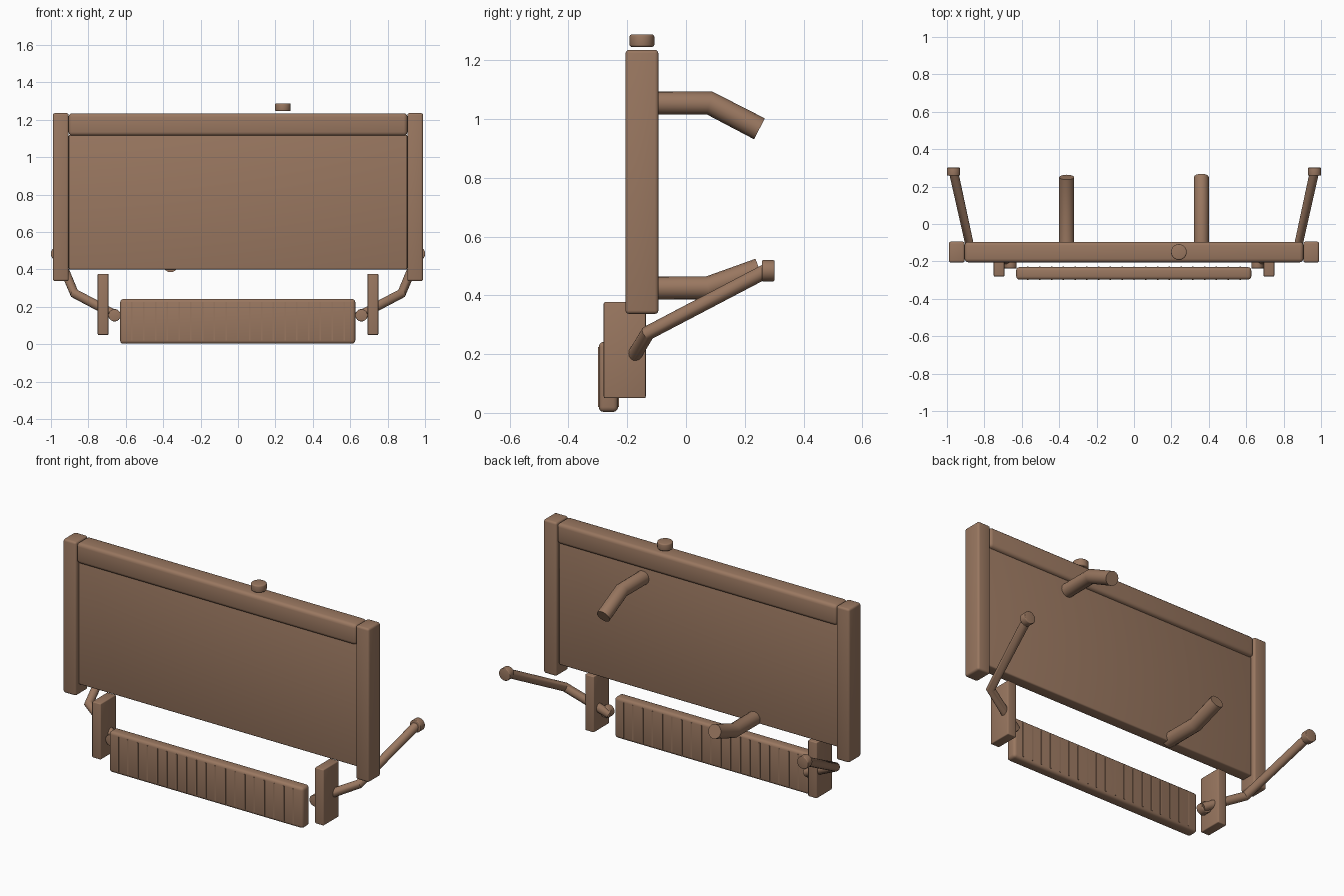
import bpy, math

if "Cube" in bpy.data.objects:
    bpy.data.objects.remove(bpy.data.objects["Cube"])

brown = bpy.data.materials.new("warm_brown")
brown.diffuse_color = (0.32, 0.185, 0.117, 1)
brown.use_nodes = True
brown.node_tree.nodes["Principled BSDF"].inputs["Base Color"].default_value = brown.diffuse_color


def finish(ob, name, bevel=0.0):
    """Name, colour, round and smooth one part."""
    ob.name = name
    ob.data.materials.clear()
    ob.data.materials.append(brown)
    bpy.ops.object.select_all(action='DESELECT')
    ob.select_set(True)
    bpy.context.view_layer.objects.active = ob
    if bevel:
        mod = ob.modifiers.new("rounding", 'BEVEL')
        mod.width = bevel
        mod.segments = 3
        mod.limit_method = 'ANGLE'
        bpy.ops.object.modifier_apply(modifier=mod.name)
    bpy.ops.object.shade_smooth_by_angle(angle=math.radians(35))
    return ob


def box(name, x, y, z, bevel=0.0):
    """Box from (min, max) ranges."""
    bpy.ops.mesh.primitive_cube_add(size=1, location=[sum(r) / 2 for r in (x, y, z)])
    ob = bpy.context.object
    ob.scale = [r[1] - r[0] for r in (x, y, z)]
    bpy.ops.object.transform_apply(location=False, rotation=False, scale=True)
    return finish(ob, name, bevel)


def disc(name, loc, radius, depth, along_y=False, bevel=0.0):
    bpy.ops.mesh.primitive_cylinder_add(
        vertices=32, radius=radius, depth=depth, location=loc,
        rotation=(math.pi / 2 if along_y else 0, 0, 0))
    return finish(bpy.context.object, name, bevel)


def tube(name, points, radius):
    """Bent round bar through the points, with closed ends."""
    cu = bpy.data.curves.new(name, 'CURVE')
    cu.dimensions = '3D'
    cu.bevel_depth = radius
    cu.bevel_resolution = 6
    cu.use_fill_caps = True
    sp = cu.splines.new('POLY')
    sp.points.add(len(points) - 1)
    for p, co in zip(sp.points, points):
        p.co = (*co, 1)
    ob = bpy.data.objects.new(name, cu)
    bpy.context.collection.objects.link(ob)
    bpy.ops.object.select_all(action='DESELECT')
    ob.select_set(True)
    bpy.context.view_layer.objects.active = ob
    bpy.ops.object.convert(target='MESH')
    return finish(bpy.context.object, name)


# Main core panel, header tank and filler cap
box("core_panel", (-0.905, 0.905), (-0.185, -0.115), (0.40, 1.12), 0.008)
box("header_tank", (-0.906, 0.906), (-0.205, -0.095), (1.115, 1.235), 0.02)
disc("filler_cap", (0.24, -0.15, 1.267), 0.042, 0.042, bevel=0.007)

# Hose stubs on the back
tube("upper_hose", [(0.36, -0.15, 1.055), (0.36, 0.08, 1.055), (0.36, 0.25, 0.967)], 0.04)
tube("lower_hose", [(-0.36, -0.15, 0.425), (-0.36, 0.075, 0.425), (-0.36, 0.25, 0.487)], 0.04)

# Small cooler with thin upright ribs
box("lower_cooler", (-0.63, 0.627), (-0.297, -0.231), (0.003, 0.242), 0.017)
for i in range(19):
    x = -0.567 + i * 0.063
    box("cooler_rib", (x - 0.004, x + 0.004), (-0.300, -0.228), (0.02, 0.225))

# Mirrored side parts
for s, side in ((-1, "left"), (1, "right")):
    def span(a, b):
        return tuple(sorted((s * a, s * b)))
    box(side + "_post", span(0.905, 0.99), (-0.206, -0.094), (0.337, 1.236), 0.012)
    box(side + "_bracket", span(0.693, 0.75), (-0.28, -0.137), (0.05, 0.377), 0.005)
    tube(side + "_pipe", [(s * 0.64, -0.205, 0.148), (s * 0.875, -0.13, 0.272),
                          (s * 0.965, 0.28, 0.487)], 0.025)
    disc(side + "_pipe_fitting", (s * 0.66, -0.215, 0.155), 0.033, 0.045, True, 0.004)
    disc(side + "_pipe_end", (s * 0.965, 0.28, 0.484), 0.036, 0.042, True, 0.004)
